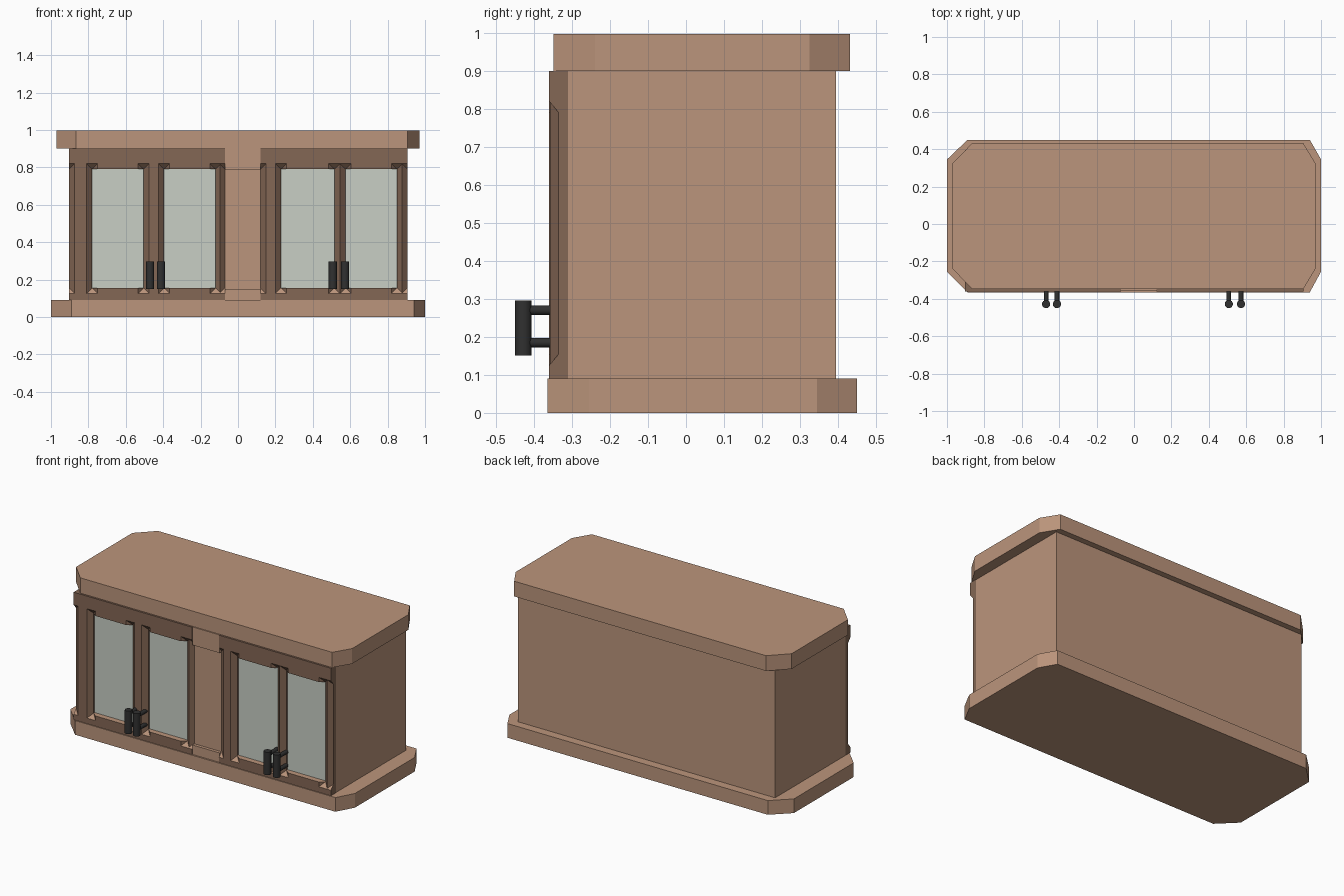
import bpy, bmesh
from mathutils import Matrix

if "Cube" in bpy.data.objects:
    bpy.data.objects.remove(bpy.data.objects["Cube"])


def material(name, rgb):
    m = bpy.data.materials.new(name)
    m.diffuse_color = (*rgb, 1)
    m.use_nodes = True
    m.node_tree.nodes["Principled BSDF"].inputs["Base Color"].default_value = m.diffuse_color
    return m


WOOD = material("wood", (0.50, 0.30, 0.20))
DARK = material("dark_wood", (0.23, 0.135, 0.09))
GLASS = material("glass", (0.58, 0.62, 0.56))
METAL = material("metal", (0.03, 0.03, 0.03))


def add(name, bm, *mats):
    bmesh.ops.recalc_face_normals(bm, faces=bm.faces)
    me = bpy.data.meshes.new(name)
    bm.to_mesh(me)
    bm.free()
    for m in mats:
        me.materials.append(m)
    ob = bpy.data.objects.new(name, me)
    bpy.context.collection.objects.link(ob)
    return ob


def box(bm, x0, x1, y0, y1, z0, z1):
    m = Matrix.Translation(((x0 + x1) / 2, (y0 + y1) / 2, (z0 + z1) / 2))
    m = m @ Matrix.Diagonal((x1 - x0, y1 - y0, z1 - z0, 1))
    bmesh.ops.create_cube(bm, size=1, matrix=m)


def slab(name, pts, z0, z1):
    bm = bmesh.new()
    f = bm.faces.new([bm.verts.new((x, y, z0)) for x, y in pts])
    ext = bmesh.ops.extrude_face_region(bm, geom=[f])["geom"]
    bmesh.ops.translate(bm, vec=(0, 0, z1 - z0),
                        verts=[v for v in ext if isinstance(v, bmesh.types.BMVert)])
    return add(name, bm, WOOD)


def chamfered(x, xl, xr, y0, y0c, y1c, y1):
    return [(xl, y0), (xr, y0), (x, y0c), (x, y1c), (xr, y1), (xl, y1), (-x, y1c), (-x, y0c)]


# plinth, worktop and carcass
slab("plinth", chamfered(1.0, -0.89, 0.94, -0.365, -0.255, 0.345, 0.45), 0, 0.09)
slab("worktop", chamfered(0.97, -0.865, 0.905, -0.348, -0.24, 0.325, 0.432), 0.9, 0.997)
bm = bmesh.new()
box(bm, -0.903, 0.903, -0.313, 0.395, 0.09, 0.9)
add("carcass", bm, WOOD)

# central panel with a recessed middle
bm = bmesh.new()
box(bm, -0.07, 0.12, -0.355, -0.31, 0.09, 0.15)
box(bm, -0.07, 0.12, -0.335, -0.31, 0.15, 0.785)
box(bm, -0.07, 0.12, -0.355, -0.31, 0.785, 0.9)
add("centre_panel", bm, WOOD)

FRONT, RIDGE, BACK, ZB, ZT, C = -0.36, -0.335, -0.31, 0.155, 0.79, 0.03


def groove(x):
    # hipped V-shaped cutter, extended a little past the front face
    bm = bmesh.new()
    k = 1.2
    y = RIDGE + (FRONT - RIDGE) * k
    w = C * k
    vs = [bm.verts.new((x + sx * w, y, z))
          for sx, z in ((-1, ZB - w), (1, ZB - w), (1, ZT + w), (-1, ZT + w))]
    lo, hi = bm.verts.new((x, RIDGE, ZB)), bm.verts.new((x, RIDGE, ZT))
    a, b, c, d = vs
    for f in ((a, b, c, d), (a, b, lo), (c, d, hi), (b, c, hi, lo), (d, a, lo, hi)):
        bm.faces.new(f)
    return add("groove_cutter", bm)


def door_frame(name, x0, x1, windows):
    bm = bmesh.new()
    box(bm, x0, x1, FRONT, BACK, 0.09, 0.9)
    ob = add(name, bm, DARK, WOOD)
    cutters = []
    for a, b in windows:
        bm = bmesh.new()
        box(bm, a, b, FRONT - 0.05, BACK + 0.05, ZB, ZT)
        cutters.append(add("window_cutter", bm))
    cutters += [groove(x) for x in (x0, x1, *[e for w in windows for e in w])]
    for c in cutters:
        c.hide_render = True
        mod = ob.modifiers.new("cut", 'BOOLEAN')
        mod.operation, mod.solver, mod.object = 'DIFFERENCE', 'EXACT', c
    dg = bpy.context.evaluated_depsgraph_get()
    me = bpy.data.meshes.new_from_object(ob.evaluated_get(dg))
    ob.modifiers.clear()
    ob.data = me
    for c in cutters:
        bpy.data.objects.remove(c)
    me.materials.clear()
    me.materials.append(DARK)
    me.materials.append(WOOD)
    # light sills on upward faces
    for p in me.polygons:
        p.material_index = 1 if p.normal.z > 0.5 and p.center.z < 0.2 else 0
    # glass panes
    for i, (a, b) in enumerate(windows):
        bm = bmesh.new()
        box(bm, a, b, -0.325, -0.312, ZB, ZT)
        add(f"{name}_pane_{i}", bm, GLASS)


door_frame("left_doors", -0.903, -0.07, [(-0.78, -0.505), (-0.395, -0.12)])
door_frame("right_doors", 0.12, 0.905, [(0.23, 0.515), (0.575, 0.85)])


def rod(bm, r, length, centre, along_y=False):
    m = Matrix.Translation(centre)
    if along_y:
        m = m @ Matrix.Rotation(1.5707963, 4, 'X')
    bmesh.ops.create_cone(bm, cap_ends=True, segments=16, radius1=r, radius2=r,
                          depth=length, matrix=m)


# bar handles
for i, x in enumerate((-0.47, -0.412, 0.507, 0.572)):
    bm = bmesh.new()
    rod(bm, 0.022, 0.145, (x, -0.428, 0.223))
    for z in (0.185, 0.27):
        rod(bm, 0.0125, 0.095, (x, -0.3775, z), True)
    ob = add(f"handle_{i}", bm, METAL)
    bpy.ops.object.select_all(action='DESELECT')
    ob.select_set(True)
    bpy.context.view_layer.objects.active = ob
    bpy.ops.object.shade_smooth_by_angle(angle=0.6)
